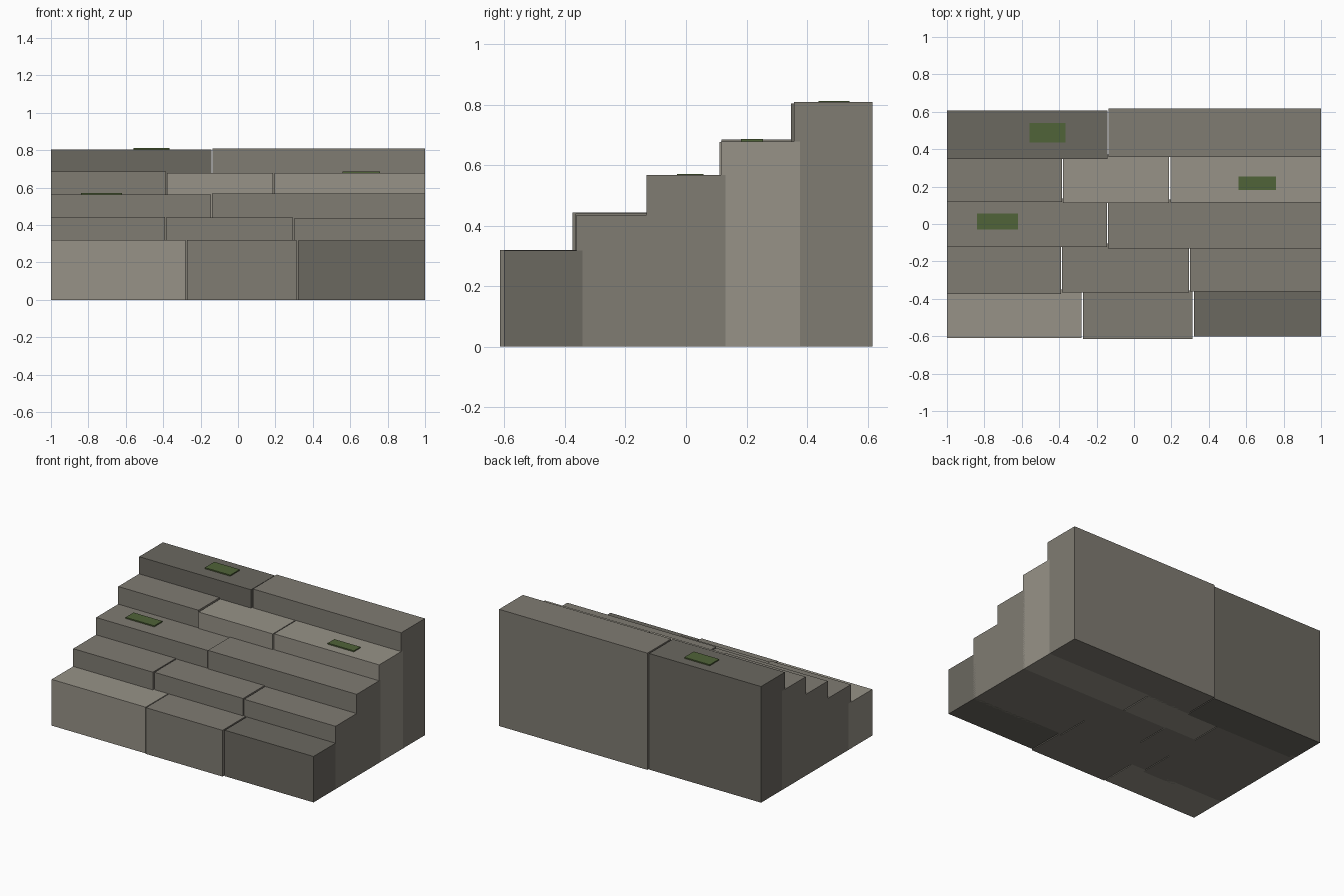
import bpy

if "Cube" in bpy.data.objects:
    bpy.data.objects.remove(bpy.data.objects["Cube"])


def material(name, rgb):
    m = bpy.data.materials.new(name)
    m.diffuse_color = (*rgb, 1)
    m.use_nodes = True
    m.node_tree.nodes["Principled BSDF"].inputs["Base Color"].default_value = m.diffuse_color
    return m


MATS = {
    "light": material("light_stone", (0.31, 0.29, 0.245)),
    "mid": material("mid_stone", (0.215, 0.2, 0.17)),
    "dark": material("dark_stone", (0.147, 0.138, 0.117)),
    "moss": material("moss", (0.08, 0.125, 0.04)),
}


def box(name, x0, x1, y0, y1, z0, z1, mat):
    bpy.ops.mesh.primitive_cube_add(
        size=1, location=((x0 + x1) / 2, (y0 + y1) / 2, (z0 + z1) / 2))
    ob = bpy.context.object
    ob.name = name
    ob.scale = (x1 - x0, y1 - y0, z1 - z0)
    bpy.ops.object.transform_apply(location=False, rotation=False, scale=True)
    ob.data.materials.append(MATS[mat])


# Step rows, front to back: each block is (x0, x1, front y, top z, tone)
DEPTH = 0.26
ROWS = [
    [(-1, -0.28, -0.61, 0.32, "light"), (-0.274, 0.312, -0.615, 0.32, "mid"),
     (0.32, 1, -0.602, 0.318, "dark")],
    [(-1, -0.39, -0.375, 0.443, "mid"), (-0.384, 0.294, -0.365, 0.44, "mid"),
     (0.3, 1, -0.361, 0.435, "mid")],
    [(-1, -0.145, -0.124, 0.563, "mid"), (-0.139, 1, -0.13, 0.568, "mid")],
    [(-1, -0.385, 0.118, 0.685, "mid"), (-0.379, 0.188, 0.111, 0.677, "light"),
     (0.195, 1, 0.116, 0.678, "light")],
    [(-1, -0.143, 0.347, 0.804, "dark"), (-0.136, 1, 0.357, 0.808, "mid")],
]
for r, row in enumerate(ROWS, 1):
    for b, (x0, x1, y, top, tone) in enumerate(row, 1):
        box(f"step_{r}_stone_{b}", x0, x1, y, y + DEPTH, 0, top, tone)

# Thin moss patches lying on the treads
for i, (x0, x1, y0, y1, z) in enumerate([
        (-0.84, -0.62, -0.03, 0.057, 0.563),
        (0.56, 0.76, 0.182, 0.254, 0.678),
        (-0.56, -0.365, 0.437, 0.54, 0.804)], 1):
    box(f"moss_patch_{i}", x0, x1, y0, y1, z - 0.008, z + 0.008, "moss")
